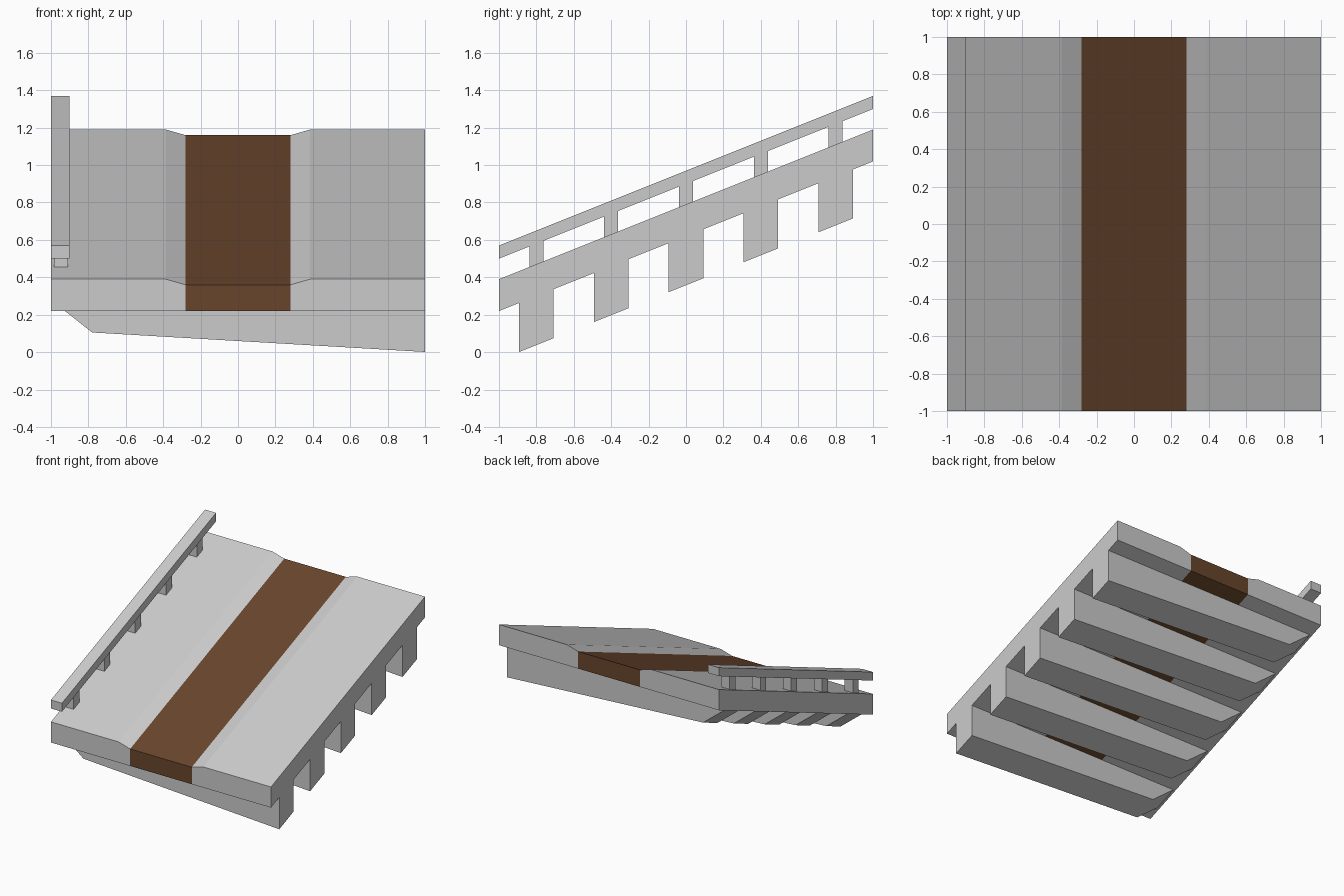
import bpy

if "Cube" in bpy.data.objects:
    bpy.data.objects.remove(bpy.data.objects["Cube"])

SLOPE = 0.4                              # rise of the ramp along y
CENTRES = [-0.8, -0.4, 0.0, 0.4, 0.8]    # beam and post positions


def ramp_prism(name, profile, y0, y1, mat=None):
    """Extrude a counter-clockwise (x, z) profile along y, climbing with the ramp."""
    n = len(profile)
    verts = [(x, y, z + SLOPE * y) for y in (y0, y1) for x, z in profile]
    faces = [list(range(n)), list(range(2 * n - 1, n - 1, -1))]
    faces += [(i, i + n, (i + 1) % n + n, (i + 1) % n) for i in range(n)]
    mesh = bpy.data.meshes.new(name)
    mesh.from_pydata(verts, [], faces)
    obj = bpy.data.objects.new(name, mesh)
    bpy.context.collection.objects.link(obj)
    if mat:
        mesh.materials.append(mat)
    return obj


def box_profile(x0, x1, z0, z1):
    return [(x0, z0), (x1, z0), (x1, z1), (x0, z1)]


brown = bpy.data.materials.new("brown_dirt")
brown.diffuse_color = (0.14, 0.06, 0.025, 1)
brown.use_nodes = True
brown.node_tree.nodes["Principled BSDF"].inputs["Base Color"].default_value = brown.diffuse_color

# Stone deck halves with a bevelled lip beside the path
right = [(0.28, 0.62), (1, 0.62), (1, 0.79), (0.385, 0.79), (0.28, 0.76)]
left = [(-x, z) for x, z in reversed(right)]
ramp_prism("deck_right", right, -1, 1)
ramp_prism("deck_left", left, -1, 1)

# Sunken brown path
ramp_prism("path", box_profile(-0.28, 0.28, 0.62, 0.76), -1, 1, brown)

# Tapered support beams and railing posts
beam = [(-0.98, 0.62), (-0.78, 0.462), (1, 0.358), (1, 0.62)]
for i, y in enumerate(CENTRES, 1):
    ramp_prism(f"support_beam_{i}", beam, y - 0.0925, y + 0.0925)
    ramp_prism(f"railing_post_{i}", box_profile(-0.983, -0.908, 0.79, 0.90),
               y - 0.0375, y + 0.0375)

# Handrail on the left edge
ramp_prism("handrail", box_profile(-1, -0.9, 0.90, 0.97), -1, 1)
